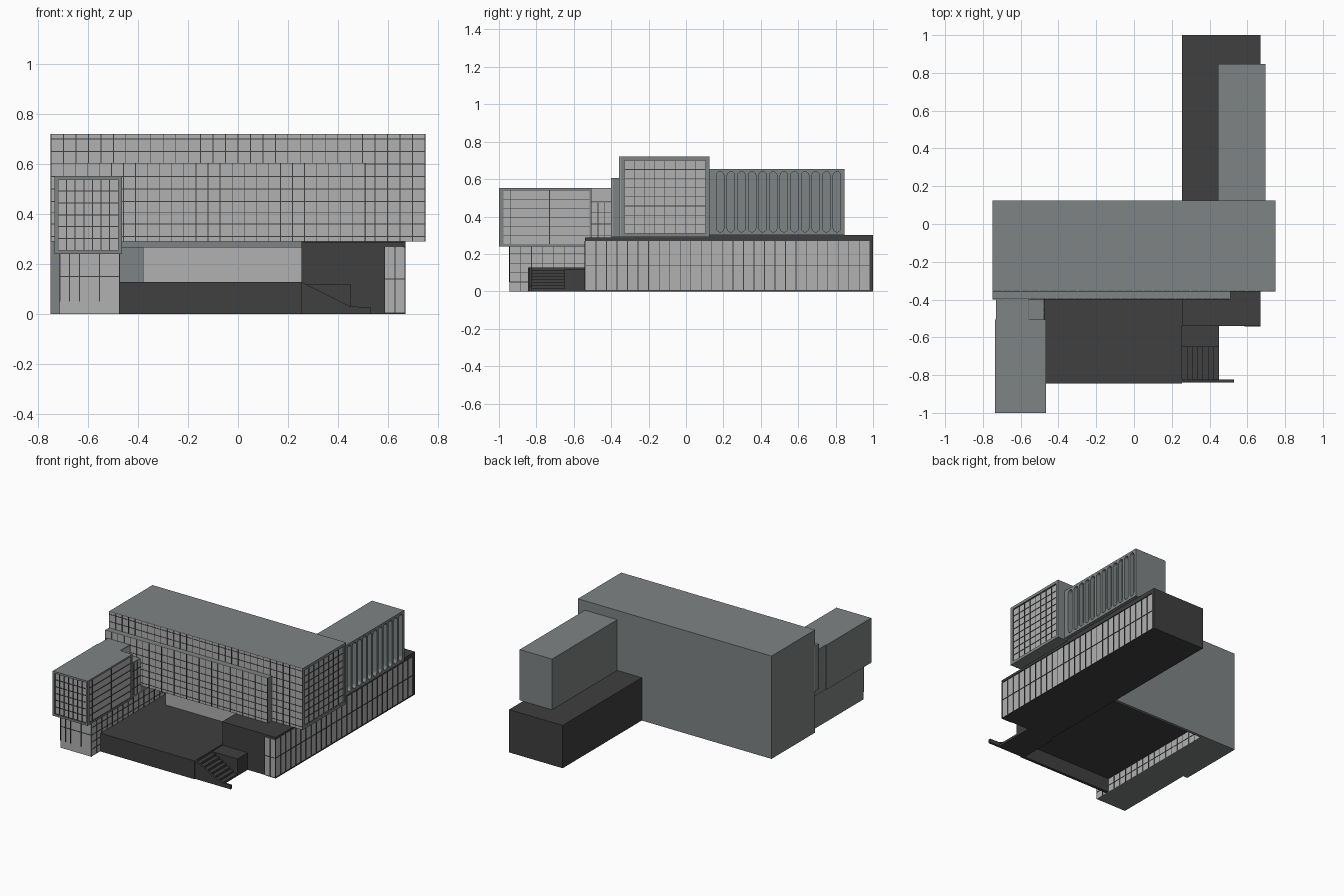
import bpy, bmesh, math
from mathutils import Matrix, Vector

if "Cube" in bpy.data.objects:
    bpy.data.objects.remove(bpy.data.objects["Cube"])


def material(name, rgb):
    m = bpy.data.materials.new(name)
    m.diffuse_color = (*rgb, 1)
    m.use_nodes = True
    m.node_tree.nodes["Principled BSDF"].inputs["Base Color"].default_value = m.diffuse_color
    return m


WALL = material("grey_wall", (0.21, 0.23, 0.23))
GLASS = material("pale_glass", (0.44, 0.44, 0.44))
DARK = material("dark_stone", (0.05, 0.05, 0.05))


def finish(name, bm, mat):
    bmesh.ops.recalc_face_normals(bm, faces=bm.faces)
    me = bpy.data.meshes.new(name)
    bm.to_mesh(me)
    bm.free()
    ob = bpy.data.objects.new(name, me)
    me.materials.append(mat)
    bpy.context.collection.objects.link(ob)
    return ob


def boxes(name, mat, *extents):
    """One object of boxes, each given as x0, x1, y0, y1, z0, z1."""
    bm = bmesh.new()
    for x0, x1, y0, y1, z0, z1 in extents:
        c = Vector((x0 + x1, y0 + y1, z0 + z1)) / 2
        s = Matrix.Diagonal((x1 - x0, y1 - y0, z1 - z0, 1))
        bmesh.ops.create_cube(bm, size=1, matrix=Matrix.Translation(c) @ s)
    return finish(name, bm, mat)


def on_face(axis, plane, out, u0, u1, z0, z1):
    """Box lying on a wall: axis x or y is the normal, out the signed depth."""
    a, b = sorted((plane, plane + out))
    return (a, b, u0, u1, z0, z1) if axis == "x" else (u0, u1, a, b, z0, z1)


def spaced(a, b, n):
    return [a + (b - a) * i / n for i in range(n + 1)]


def grid(name, axis, plane, out, u0, u1, z0, z1, us, zs, t=0.004, mat=DARK):
    """Mullion grid; uprights at us and rails at zs."""
    bars = [on_face(axis, plane, out, max(u0, u - t / 2), min(u1, u + t / 2), z0, z1) for u in us]
    bars += [on_face(axis, plane, out * 0.8, u0, u1, max(z0, z - t / 2), min(z1, z + t / 2)) for z in zs]
    return boxes(name, mat, *bars)


def frame(name, axis, plane, out, u0, u1, z0, z1, w):
    boxes(name, WALL, *[on_face(axis, plane, out, *e) for e in (
        (u0, u1, z0, z0 + w), (u0, u1, z1 - w, z1),
        (u0, u0 + w, z0 + w, z1 - w), (u1 - w, u1, z0 + w, z1 - w))])


def prism(bm, pts, direction):
    f = bm.faces.new([bm.verts.new(p) for p in pts])
    r = bmesh.ops.extrude_face_region(bm, geom=[f])
    bmesh.ops.translate(bm, vec=direction, verts=[v for v in r["geom"] if isinstance(v, bmesh.types.BMVert)])


# Main hall: raised volume, back and left walls reaching the ground
boxes("main_hall", WALL, (-0.75, 0.738, -0.35, 0.125, 0.29, 0.72))
boxes("ground_walls", WALL, (-0.75, 0.255, 0.105, 0.125, 0, 0.29), (-0.75, -0.715, -0.355, 0.105, 0, 0.29))
frame("hall_end_frame", "x", 0.738, 0.012, -0.35, 0.125, 0.29, 0.72, 0.02)
boxes("hall_end_glass", GLASS, (0.738, 0.741, -0.33, 0.105, 0.31, 0.70))
grid("hall_end_mullions", "x", 0.741, 0.004, -0.33, 0.105, 0.31, 0.70,
     spaced(-0.33, 0.105, 8), spaced(0.31, 0.70, 8), 0.003)
boxes("hall_front_glass", GLASS, (-0.75, 0.75, -0.355, -0.35, 0.29, 0.72))
grid("hall_front_mullions", "y", -0.355, -0.003, -0.75, 0.75, 0.29, 0.72,
     spaced(-0.748, 0.748, 30), [0.31, 0.36, 0.405, 0.45, 0.50, 0.55, 0.60, 0.65, 0.70], 0.003)

# Glazed bay standing proud of the hall front
boxes("front_bay", WALL, (-0.75, 0.51, -0.394, -0.355, 0.29, 0.605))
boxes("front_bay_glass", GLASS, (-0.75, 0.51, -0.397, -0.394, 0.29, 0.605))
grid("front_bay_mullions", "y", -0.397, -0.003, -0.75, 0.51, 0.29, 0.605,
     spaced(-0.748, 0.508, 26), [0.31, 0.36, 0.405, 0.45, 0.50, 0.55], 0.003)

# Recessed entrance wall under the hall
boxes("entrance_wall", GLASS, (-0.38, 0.255, -0.26, -0.25, 0.11, 0.265))
boxes("entrance_header", WALL, (-0.475, 0.255, -0.27, -0.25, 0.265, 0.29))

# Long low wing
boxes("low_wing", DARK, (0.255, 0.662, -0.535, 1.0, 0, 0.27))
boxes("low_wing_roof", DARK, (0.255, 0.67, -0.54, 1.0, 0.27, 0.287), (0.255, 0.67, 0.125, 1.0, 0.287, 0.30))
boxes("low_wing_end", DARK, (0.662, 0.67, 0.985, 1.0, 0, 0.27))
boxes("low_wing_glass", GLASS, (0.662, 0.666, -0.54, 0.985, 0.006, 0.268), (0.585, 0.662, -0.54, -0.535, 0.006, 0.268))
boxes("low_wing_sill", DARK, (0.59, 0.67, -0.54, 1.0, 0, 0.006))
grid("low_wing_mullions", "x", 0.666, 0.004, -0.54, 0.985, 0.006, 0.268,
     spaced(-0.538, 0.983, 27), [0.14], 0.004)
grid("low_wing_corner_mullions", "y", -0.54, -0.003, 0.585, 0.67, 0.006, 0.268, [0.587, 0.628, 0.668], [0.14])

# Upper back wing with twelve round-ended slots cut in its right side
upper = boxes("upper_back_wing", WALL, (0.445, 0.695, 0.125, 0.847, 0.30, 0.655))
bm = bmesh.new()
for i in range(12):
    y, r = 0.183 + i * 0.0567, 0.02
    pts = []
    for end, z in ((0, 0.62), (1, 0.337)):
        for k in range(7):
            a = math.pi * (end + k / 6)
            pts.append((0.665, y + r * math.cos(a), z + r * math.sin(a)))
    prism(bm, pts, (0.1, 0, 0))
cutter = finish("slot_cutter", bm, WALL)
cutter.hide_render = True
mod = upper.modifiers.new("slots", "BOOLEAN")
mod.operation, mod.solver, mod.object = "DIFFERENCE", "EXACT", cutter
dg = bpy.context.evaluated_depsgraph_get()
cut_mesh = bpy.data.meshes.new_from_object(upper.evaluated_get(dg))
upper.modifiers.clear()
upper.data = cut_mesh
bpy.data.objects.remove(cutter)

# Left wing: cantilevered upper box with framed front and right side
boxes("left_box", WALL, (-0.735, -0.473, -0.988, -0.505, 0.24, 0.553))
frame("left_box_front_frame", "y", -0.988, -0.012, -0.735, -0.465, 0.24, 0.553, 0.014)
frame("left_box_side_frame", "x", -0.473, 0.008, -0.988, -0.505, 0.24, 0.553, 0.012)
boxes("left_box_glass", GLASS, (-0.721, -0.479, -0.991, -0.988, 0.254, 0.539),
      (-0.473, -0.470, -0.988, -0.517, 0.252, 0.541))
grid("left_box_front_mullions", "y", -0.991, -0.004, -0.721, -0.479, 0.254, 0.539,
     spaced(-0.721, -0.479, 7), spaced(0.254, 0.539, 6))
grid("left_box_side_louvres", "x", -0.470, 0.004, -0.988, -0.517, 0.252, 0.541,
     [-0.94, -0.73], spaced(0.252, 0.541, 6))

# Link between the left box and the hall
boxes("left_link", WALL, (-0.73, -0.56, -0.505, -0.355, 0.24, 0.553), (-0.56, -0.48, -0.505, -0.397, 0.24, 0.48))
boxes("left_link_glass", GLASS, (-0.56, -0.557, -0.505, -0.397, 0.48, 0.55),
      (-0.48, -0.477, -0.505, -0.397, 0.25, 0.475))
grid("left_link_mullions", "x", -0.477, 0.003, -0.505, -0.397, 0.25, 0.475, [-0.47, -0.435], [0.30, 0.36, 0.42])

# Left wing ground floor
boxes("left_ground_floor", WALL, (-0.715, -0.48, -0.94, 0.105, 0, 0.24), (-0.715, -0.48, -0.505, 0.105, 0.24, 0.29))
boxes("left_ground_glass", GLASS, (-0.715, -0.476, -0.944, -0.94, 0, 0.24), (-0.48, -0.476, -0.94, 0.105, 0, 0.24))
grid("left_ground_front_mullions", "y", -0.944, -0.003, -0.715, -0.476, 0.05, 0.24,
     [-0.713, -0.675, -0.635, -0.555], [0.15])
grid("left_ground_side_mullions", "x", -0.476, 0.003, -0.944, 0.105, 0, 0.24,
     spaced(-0.942, 0.103, 18), [0.05, 0.10, 0.15, 0.20], 0.003)

# Raised terrace with retaining wall and landing beside the stair
boxes("terrace", DARK, (-0.473, 0.255, -0.835, 0.105, 0.10, 0.128), (-0.473, 0.255, -0.845, -0.825, 0, 0.128),
      (0.235, 0.255, -0.825, -0.54, 0, 0.10))
boxes("stair_landing", DARK, (0.255, 0.45, -0.65, -0.535, 0, 0.12))

# Stair and its sloping side wall
n = 7
boxes("stair", DARK, *[(0.255 + i * 0.195 / n, 0.255 + (i + 1) * 0.195 / n, -0.825, -0.65, 0,
                        0.128 * (n - i) / (n + 1)) for i in range(n)])
bm = bmesh.new()
prism(bm, [(x, -0.838, z) for x, z in ((0.255, 0), (0.53, 0), (0.53, 0.027), (0.45, 0.03), (0.255, 0.128))], (0, 0.014, 0))
finish("stair_side_wall", bm, DARK)
